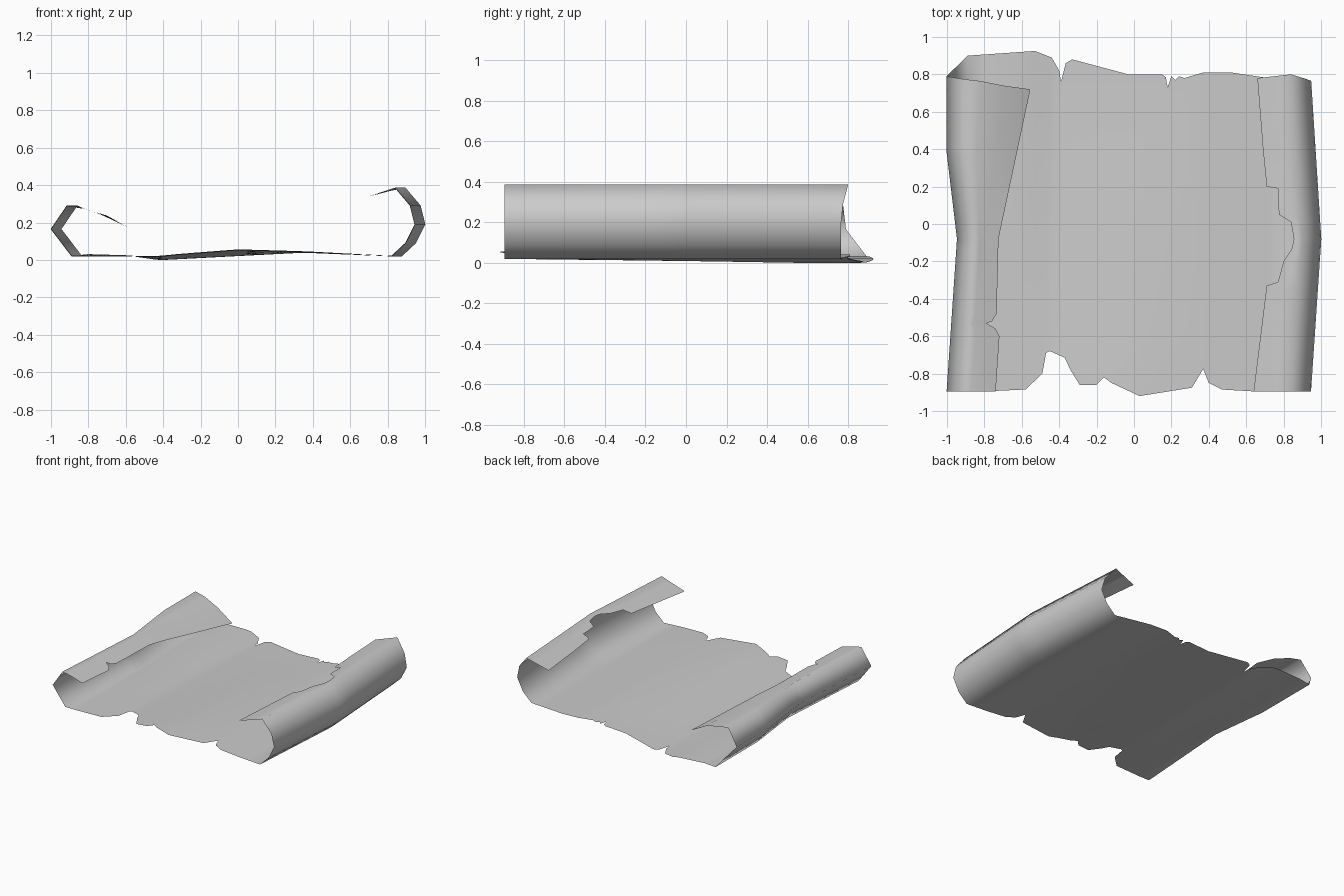
import bpy
import bmesh

cube = bpy.data.objects.get("Cube")
if cube:
    bpy.data.objects.remove(cube, do_unlink=True)


def interp(points, t):
    """Piecewise linear lookup in a sorted list of (key, value)."""
    if t <= points[0][0]:
        return points[0][1]
    for (a, va), (b, vb) in zip(points, points[1:]):
        if t <= b:
            return va + (vb - va) * (t - a) / (b - a)
    return points[-1][1]


# Torn front and back edges of the flat part: (x, y)
FRONT = [(-.8, -.895), (-.58, -.885), (-.49, -.8), (-.47, -.69), (-.45, -.68),
         (-.37, -.715), (-.34, -.78), (-.29, -.86), (-.2, -.86), (-.16, -.82),
         (-.12, -.85), (.03, -.92), (.31, -.875), (.37, -.775), (.4, -.85),
         (.47, -.885), (.64, -.895)]
BACK = [(-.89, .9), (-.53, .925), (-.44, .89), (-.4, .82), (-.39, .76),
        (-.365, .86), (-.33, .88), (-.03, .8), (.15, .8), (.17, .785),
        (.18, .73), (.2, .79), (.22, .77), (.24, .79), (.27, .78), (.37, .81),
        (.52, .81), (.72, .78)]

# Torn tips of the two rolls: (y, x)
LEFT_TIP = [(-.895, -.74), (-.6, -.72), (-.56, -.74), (-.53, -.79),
            (-.52, -.76), (-.48, -.735), (-.08, -.725), (.72, -.555)]
RIGHT_TIP = [(-.895, .64), (-.33, .71), (-.31, .77), (-.2, .8), (-.13, .845),
             (-.08, .855), (.01, .84), (.05, .775), (.19, .77), (.2, .71),
             (.4, .69), (.78, .66)]

# Sideways sway of each roll along its length: (y, offset)
LEFT_SWAY = [(-.89, 0), (-.08, .055), (.38, 0)]
RIGHT_SWAY = [(-.895, 0), (-.08, .055), (.78, 0)]

# Roll cross sections, from the flat part upwards: (x, z, back end y)
LEFT_ROLL = [(-.89, .02, .9), (-1, .165, .79), (-.915, .29, .775)]
RIGHT_ROLL = [(.82, .02, .765), (.895, .09, .765), (.945, .19, .765),
              (.92, .29, .775), (.84, .385, .8)]

# Droop of the loose flaps: (x, z)
LEFT_FLAP = [(-.92, .29), (-.86, .285), (-.7, .235), (-.555, .155)]
RIGHT_FLAP = [(.64, .32), (.78, .365), (.89, .385)]

# Gentle waves of the flat part near the front and near the back: (x, z)
WAVE_FRONT = [(-.85, .02), (-.45, .02), (0, .055), (.35, .045), (.83, .02)]
WAVE_BACK = [(-.89, .02), (-.7, .04), (-.42, 0), (0, .022), (.35, .04), (.83, .02)]


def flat_column(x):
    low, high = interp(FRONT, x), interp(BACK, x)

    def place(y):
        y = min(max(y, low), high)
        f = min(max((y + .8) / 1.4, 0), 1)
        z = interp(WAVE_FRONT, x) * (1 - f) + interp(WAVE_BACK, x) * f
        return x, y, z
    return place


def roll_column(section, sway):
    x, z, end = section

    def place(y):
        y = min(max(y, -.895), end)
        return x + interp(sway, y), y, z
    return place


def flap_column(section, sway, tip, flap, end, f):
    def place(y):
        y = min(max(y, -.895), end)
        root = section[0] + interp(sway, y)
        x = root + (interp(tip, y) - root) * f
        return x, y, interp(flap, x)
    return place


# Columns across the sheet: left flap, left roll, flat part, right roll, right flap
columns = [flap_column(LEFT_ROLL[-1], LEFT_SWAY, LEFT_TIP, LEFT_FLAP, end, f)
           for f, end in ((1, .72), (.6, .74), (.25, .765))]
columns += [roll_column(s, LEFT_SWAY) for s in reversed(LEFT_ROLL)]
flat_x = sorted({x for x, _ in FRONT + BACK if -.82 < x < .7} | {.72})
columns += [flat_column(x) for x in flat_x]
columns += [roll_column(s, RIGHT_SWAY) for s in RIGHT_ROLL]
columns += [flap_column(RIGHT_ROLL[-1], RIGHT_SWAY, RIGHT_TIP, RIGHT_FLAP, end, f)
            for f, end in ((.5, .79), (1, .78))]

# Rows along the sheet, including every corner of the torn tips
rows = sorted({y for y, _ in LEFT_TIP + RIGHT_TIP + LEFT_SWAY}
              | {-.95, -.75, .55, .95})

# Weave the sheet; rows past a torn edge collapse onto it
bm = bmesh.new()
grid = [[bm.verts.new(place(y)) for y in rows] for place in columns]
for a, b in zip(grid, grid[1:]):
    for j in range(len(rows) - 1):
        bm.faces.new((a[j], b[j], b[j + 1], a[j + 1]))
bmesh.ops.remove_doubles(bm, verts=bm.verts, dist=.0005)
bmesh.ops.dissolve_degenerate(bm, edges=bm.edges, dist=.0003)
for face in bm.faces:
    face.smooth = True
mesh = bpy.data.meshes.new("parchment_sheet")
bm.to_mesh(mesh)
bm.free()
sheet = bpy.data.objects.new("parchment_sheet", mesh)
bpy.context.collection.objects.link(sheet)

# Paper-thin inner and outer skins
skin = sheet.modifiers.new("paper_thickness", 'SOLIDIFY')
skin.thickness = .003
skin.offset = 0
skin.use_rim = False

# Plain grey paper
paper = bpy.data.materials.new("grey_paper")
paper.use_nodes = True
colour = (.6, .6, .6, 1)
paper.diffuse_color = colour
paper.node_tree.nodes["Principled BSDF"].inputs["Base Color"].default_value = colour
mesh.materials.append(paper)
